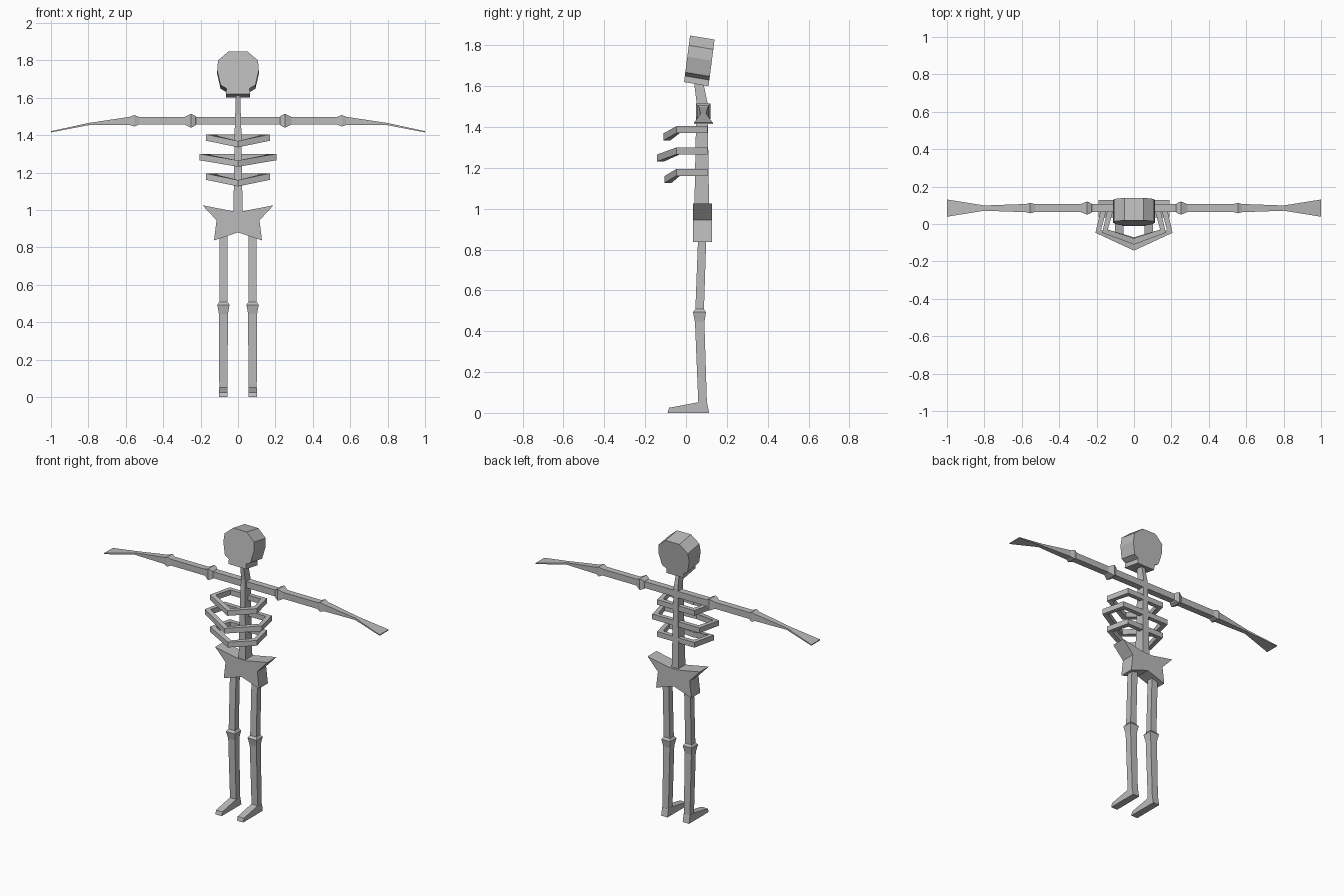
import bpy, bmesh
from mathutils import Vector

if "Cube" in bpy.data.objects:
    bpy.data.objects.remove(bpy.data.objects["Cube"])

bone = bpy.data.materials.new("bone_grey")
bone.diffuse_color = (0.5, 0.5, 0.5, 1)
bone.use_nodes = True
bone.node_tree.nodes["Principled BSDF"].inputs["Base Color"].default_value = bone.diffuse_color


def finish(name, bm):
    bmesh.ops.recalc_face_normals(bm, faces=bm.faces)
    me = bpy.data.meshes.new(name)
    bm.to_mesh(me)
    bm.free()
    me.materials.append(bone)
    ob = bpy.data.objects.new(name, me)
    bpy.context.collection.objects.link(ob)
    return ob


def loft(name, rings, closed=False):
    """Skin a list of equal-length point rings with flat faces."""
    bm = bmesh.new()
    vs = [[bm.verts.new(p) for p in r] for r in rings]
    n, m = len(vs), len(vs[0])
    for i in range(n if closed else n - 1):
        a, b = vs[i], vs[(i + 1) % n]
        for j in range(m):
            k = (j + 1) % m
            bm.faces.new((a[j], a[k], b[k], b[j]))
    if not closed:
        bm.faces.new(vs[0])
        bm.faces.new(vs[-1])
    return finish(name, bm)


def rect_z(x, y, z, hx, hy):
    return [(x - hx, y - hy, z), (x + hx, y - hy, z),
            (x + hx, y + hy, z), (x - hx, y + hy, z)]


def rect_x(x, y, z, hy, hz):
    return [(x, y - hy, z - hz), (x, y + hy, z - hz),
            (x, y + hy, z + hz), (x, y - hy, z + hz)]


def mirrored(half):
    """Complete a right-hand outline with its left half."""
    return half + [(-x, z) for x, z in reversed(half) if x > 0]


# Skull: a flat outline pushed back along a slightly tilted axis
skull = mirrored([(0.05, 1.848), (0.107, 1.80), (0.111, 1.745),
                  (0.093, 1.668), (0.062, 1.65), (0.064, 1.62)])
front = [(x, 0.02 + (z - 1.848) * 0.13, z) for x, z in skull]
loft("skull", [front, [(x, y + 0.12, z - 0.02) for x, y, z in front]])

# Spine and neck
loft("spine", [rect_z(0, y, z, hx, hy) for y, z, hx, hy in [
    (0.077, 0.95, 0.025, 0.037), (0.078, 1.42, 0.018, 0.029),
    (0.08, 1.51, 0.015, 0.027), (0.06, 1.63, 0.011, 0.022)]])

# Pelvis: winged outline extruded front to back
pelvis = mirrored([(0.035, 0.995), (0.19, 1.025), (0.115, 0.945),
                   (0.128, 0.837), (0, 0.88)])
loft("pelvis", [[(x, y, z) for x, z in pelvis] for y in (0.035, 0.127)])

# Ribs: closed hoops whose front point dips
for name, w, tip, z in [("upper_rib", 0.17, -0.11, 1.387),
                        ("middle_rib", 0.206, -0.142, 1.283),
                        ("lower_rib", 0.17, -0.105, 1.178)]:
    back = w - 0.035
    outer = [(0, tip), (w, -0.047), (back, 0.106), (-back, 0.106), (-w, -0.047)]
    inner = [(0, tip + 0.034), (w - 0.03, -0.03), (back - 0.025, 0.078),
             (0.025 - back, 0.078), (0.03 - w, -0.03)]
    rings = []
    for i, (o, n) in enumerate(zip(outer, inner)):
        zc = z - (0.035 if i == 0 else 0)
        rings.append([(*o, zc - 0.017), (*o, zc + 0.017),
                      (*n, zc + 0.017), (*n, zc - 0.017)])
    loft(name, rings, closed=True)

for side, s in (("right", 1), ("left", -1)):
    # Arm with shoulder and elbow knobs, ending in a flat splayed hand
    loft(side + "_arm", [rect_x(s * x, 0.085, z, hy, hz) for x, z, hy, hz in [
        (0, 1.477, 0.021, 0.021), (0.225, 1.477, 0.021, 0.021),
        (0.23, 1.477, 0.027, 0.027), (0.252, 1.477, 0.035, 0.037),
        (0.285, 1.477, 0.021, 0.021), (0.53, 1.477, 0.021, 0.021),
        (0.555, 1.477, 0.028, 0.031), (0.578, 1.476, 0.022, 0.022),
        (0.80, 1.459, 0.014, 0.006), (1.0, 1.418, 0.046, 0.003)]])
    # Leg with knee knob
    loft(side + "_leg", [rect_z(s * 0.078, y, z, hx, hy) for y, z, hx, hy in [
        (0.082, 0.03, 0.022, 0.021), (0.067, 0.445, 0.024, 0.023),
        (0.066, 0.493, 0.033, 0.032), (0.067, 0.508, 0.022, 0.021),
        (0.08, 0.88, 0.022, 0.02)]])
    # Wedge foot
    profile = [(-0.09, 0), (0.113, 0), (0.103, 0.052), (0.06, 0.052), (-0.083, 0.025)]
    loft(side + "_foot", [[(s * 0.078 + dx, y, z) for y, z in profile]
                          for dx in (-0.023, 0.023)])
